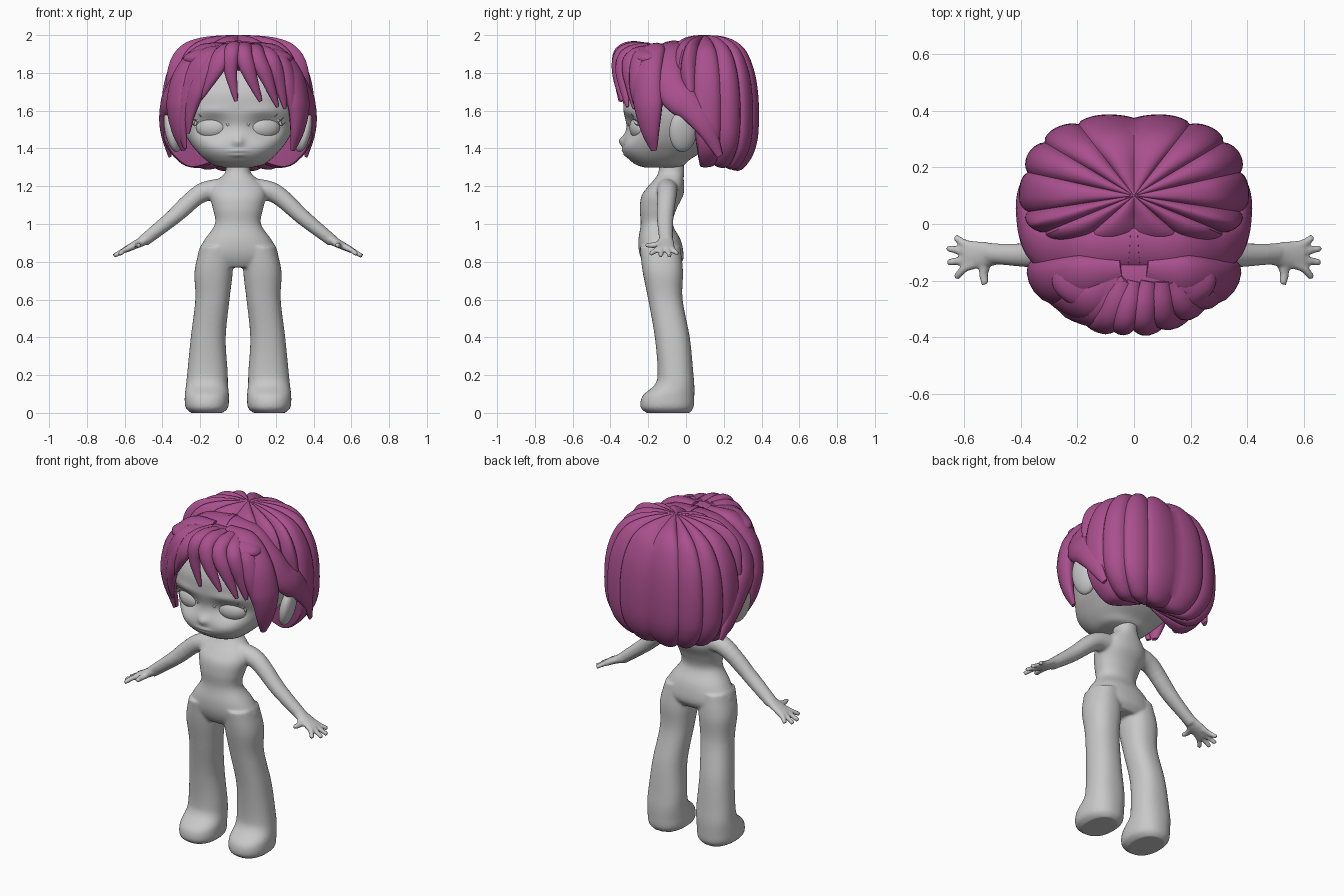
import bpy, bmesh, math
from mathutils import Vector, Matrix

cube = bpy.data.objects.get("Cube")
if cube:
    bpy.data.objects.remove(cube, do_unlink=True)


def material(name, rgb):
    m = bpy.data.materials.new(name)
    m.use_nodes = True
    m.diffuse_color = (*rgb, 1)
    m.node_tree.nodes["Principled BSDF"].inputs["Base Color"].default_value = (*rgb, 1)
    return m


SKIN = material("plain grey", (0.58, 0.58, 0.58))
HAIR = material("plum hair", (0.40, 0.08, 0.27))
SKULL = Vector((0, -0.02, 1.6))


def spline(pts, steps):
    """Smooth curve through tuples of any length."""
    p = [Vector(q) for q in pts]
    p = [p[0] * 2 - p[1]] + p + [p[-1] * 2 - p[-2]]
    out = []
    for i in range(1, len(p) - 2):
        a, b, c, d = p[i - 1:i + 3]
        for k in range(steps):
            t = k / steps
            out.append((b * 2 + (c - a) * t + (a * 2 - b * 5 + c * 4 - d) * t ** 2
                        + (b * 3 - a - c * 3 + d) * t ** 3) / 2)
    return out + [p[-2]]


def skin_rings(bm, rings):
    """Bridge rings of points and close both ends."""
    rows = [[bm.verts.new(p) for p in ring] for ring in rings]
    n = len(rows[0])
    for a, b in zip(rows, rows[1:]):
        for i in range(n):
            j = (i + 1) % n
            bm.faces.new((a[i], a[j], b[j], b[i]))
    bm.faces.new(rows[0])
    bm.faces.new(rows[-1])


def stack(bm, sections, side=1, power=2.2, segs=40, steps=6):
    """Rounded slices given as (z, x min, x max, y front, y back)."""
    z_rows = [spline([(s[0], s[i], s[i + 1]) for s in sections], steps) for i in (1, 3)]
    rings = []
    for xr, yr in zip(*z_rows):
        ring = []
        for k in range(segs):
            a = math.tau * k / segs
            c, s = math.cos(a), math.sin(a)
            c = math.copysign(abs(c) ** (2 / power), c)
            s = math.copysign(abs(s) ** (2 / power), s)
            ring.append((side * ((xr[1] + xr[2]) / 2 + c * (xr[2] - xr[1]) / 2),
                         (yr[1] + yr[2]) / 2 + s * (yr[2] - yr[1]) / 2, xr[0]))
        rings.append(ring)
    skin_rings(bm, rings)


def sweep(bm, pts, size, up=None, side=1, segs=12, steps=6):
    """Flattened tube; size(t) gives half width and half thickness."""
    path = [Vector((p.x * side, p.y, p.z)) for p in spline(pts, steps)]
    rings = []
    last = len(path) - 1
    for i, p in enumerate(path):
        tan = (path[min(i + 1, last)] - path[max(i - 1, 0)]).normalized()
        n = Vector(up) if up else p - SKULL
        n = (n - tan * n.dot(tan)).normalized()
        w = tan.cross(n)
        sw, sn = size(i / last)
        rings.append([p + w * sw * math.cos(math.tau * k / segs)
                      + n * sn * math.sin(math.tau * k / segs) for k in range(segs)])
    skin_rings(bm, rings)


def finish(name, bm, mat, sharp=None):
    bmesh.ops.recalc_face_normals(bm, faces=bm.faces)
    me = bpy.data.meshes.new(name)
    bm.to_mesh(me)
    bm.free()
    me.materials.append(mat)
    me.shade_smooth()
    if sharp:
        me.set_sharp_from_angle(angle=math.radians(sharp))
    ob = bpy.data.objects.new(name, me)
    bpy.context.collection.objects.link(ob)
    return ob


def ellipsoid(name, loc, radii, mat, turn=0, lean=0):
    bm = bmesh.new()
    m = (Matrix.Translation(loc) @ Matrix.Rotation(turn, 4, "Z")
         @ Matrix.Rotation(lean, 4, "Y") @ Matrix.Diagonal((*radii, 1)))
    bmesh.ops.create_uvsphere(bm, u_segments=32, v_segments=20, radius=1, matrix=m)
    return finish(name, bm, mat)


# Body: torso, legs, arms and hands fused into one skin
bm = bmesh.new()
torso = [(.77, .17, -.21, -.04), (.81, .21, -.235, -.015), (.86, .208, -.25, -.015),
         (.92, .175, -.252, -.03), (1.0, .122, -.24, -.07), (1.08, .133, -.245, -.05),
         (1.15, .15, -.235, -.015), (1.2, .14, -.2, -.01), (1.24, .1, -.165, -.012),
         (1.28, .066, -.145, -.01), (1.38, .062, -.14, -.01)]
stack(bm, [(z, -r, r, f, b) for z, r, f, b in torso])
leg = [(0, .08, .25, -.21, .02), (.03, .052, .278, -.24, .04), (.09, .048, .282, -.23, .044),
       (.15, .053, .275, -.165, .044), (.22, .055, .268, -.15, .038), (.4, .065, .25, -.165, .02),
       (.6, .045, .226, -.2, -.018), (.75, .028, .23, -.23, -.016), (.88, .03, .2, -.245, -.03)]
finger_tips = [(.632, -.045, .843), (.658, -.085, .83), (.658, -.135, .83), (.628, -.19, .84)]
for side in (1, -1):
    stack(bm, leg, side, 2.3)
    sweep(bm, [(.08, -.1, 1.185), (.2, -.1, 1.16), (.35, -.11, 1.03), (.5, -.105, .91)],
          lambda t: (.06 - .024 * t, .06 - .028 * t), (.7, 0, .7), side, 20)
    sweep(bm, [(.47, -.105, .93), (.53, -.108, .897), (.6, -.11, .862)],
          lambda t: (.036 + .02 * t, .03 - .014 * t), (.5, 0, .8), side, 20)
    for i, tip in enumerate(finger_tips):
        sweep(bm, [(.56, -.078 - .021 * i, .88), (.6, -.068 - .03 * i, .862), tip],
              lambda t: (.017 - .004 * t, .017 - .004 * t), (.5, 0, .8), side)
    sweep(bm, [(.51, -.11, .9), (.53, -.17, .888), (.525, -.215, .888)],
          lambda t: (.022 - .008 * t, .018 - .005 * t), (.5, 0, .8), side)
body = finish("body", bm, SKIN)
fuse = body.modifiers.new("fuse", "REMESH")
fuse.mode = "VOXEL"
fuse.voxel_size = 0.008
fuse.use_smooth_shade = True
soften = body.modifiers.new("soften", "SMOOTH")
soften.factor = 0.5
soften.iterations = 5

# Head with sockets, nose, lips and cheeks
bm = bmesh.new()
head = [(1.3, .08, -.22, -.04), (1.312, .13, -.26, -.01), (1.34, .172, -.3, .02),
        (1.38, .213, -.328, .08), (1.44, .26, -.33, .15), (1.52, .3, -.318, .21),
        (1.6, .322, -.33, .25), (1.7, .325, -.328, .27), (1.8, .285, -.285, .25),
        (1.87, .2, -.2, .18), (1.9, .08, -.1, .08)]
stack(bm, [(z, -r, r, f, b) for z, r, f, b in head], power=2.4, segs=112, steps=9)
features = [(.14, 1.51, .085, .055, .035), (0, 1.44, .026, .028, -.026),
            (0, 1.388, .045, .01, -.01), (0, 1.365, .04, .01, -.008),
            (.13, 1.41, .07, .04, -.008), (.14, 1.6, .09, .025, -.008)]
for v in bm.verts:
    if v.co.y < -.12:
        x, z = abs(v.co.x), v.co.z
        v.co.y += sum(d * math.exp(-((x - fx) / sx) ** 2 - ((z - fz) / sz) ** 2)
                      for fx, fz, sx, sz, d in features)
# Scalp area takes the hair colour
for f in bm.faces:
    c = f.calc_center_median()
    f.material_index = int(c.z > 1.82 or (c.y > -.12 and c.z > 1.66) or (c.y > .06 and c.z > 1.42))
finish("head", bm, SKIN).data.materials.append(HAIR)

# Eyes, lids, lashes and ears
for side, word in ((1, "left"), (-1, "right")):
    ellipsoid(word + "_eye", (side * .14, -.248, 1.51), (.085, .048, .06), SKIN, side * .28)
    ellipsoid(word + "_ear", (side * .345, -.015, 1.495), (.04, .075, .115), SKIN, side * .25, side * .2)
    bm = bmesh.new()
    rim = [(.14 - .09 * math.cos(a), -.305 + .055 * (1 - math.cos(a)) / 2, 1.515 + .058 * math.sin(a))
           for a in (.1, .6, 1.1, 1.6, 2.1, 2.6, 3.0)]
    sweep(bm, rim, lambda t: (.007, .005), (0, -1, 0), side, 8)
    for x, y, z in rim[3:]:
        sweep(bm, [(x, y, z), (x + .012, y - .018, z + .006), (x + .026, y - .026, z + .02)],
              lambda t: (.004 - .003 * t, .003 - .002 * t), (0, -1, .2), side, 5, 3)
    finish(word + "_eyelid", bm, SKIN)

# Back hair: lobed bob, long behind and cut short above the face
bm = bmesh.new()
profile = [(0, .01), (.006, .28), (.04, .55), (.12, .77), (.27, .92), (.45, .99), (.65, 1),
           (.8, .96), (.92, .84), (1, .62), (.95, .3), (.88, .03)]
LOBES, PER = 14, 10
rings = []
path = spline(profile, 4)
for i, (drop, r) in enumerate(path):
    ring = []
    for k in range(LOBES * PER):
        a = math.tau * k / (LOBES * PER) + math.pi / 2
        c, s = math.cos(a), math.sin(a)
        ridge = abs(math.sin((a - math.pi / 2) * LOBES / 2)) ** .6
        dent = 1 - .055 * (1 - ridge) * min(1, i / 6)
        short = min(1, max(0, (-s - .15) / .3))
        z = 2 - (.72 - .02 * c * c + (-.34 * short)) * drop
        x = math.copysign(abs(c) ** .8, c) * r * .405
        y = math.copysign(abs(s) ** .8, s) * r * (.29 if s > 0 else .2)
        ring.append((x * dent, .1 + y * dent, 1.6 + (z - 1.6) * dent))
    rings.append(ring)
skin_rings(bm, rings)
finish("back_hair", bm, HAIR, 38)


def hair_lock(name, pts, width, thick, side=1, start=.6):
    def size(t):
        f = min(1, start + 2.5 * t) * min(1, (1 - t) * 2.2 + .1) ** .7
        return width * f, thick * f
    bm = bmesh.new()
    sweep(bm, pts, size, None, side, 14, 7)
    finish(name, bm, HAIR, 50)


# Paired locks: over the crown and behind the ear, and framing the face
for side, word in ((1, "left"), (-1, "right")):
    hair_lock(word + "_crown_lock", [(-.02, -.08, 1.925), (.16, -.09, 1.9), (.28, -.1, 1.8),
              (.345, -.06, 1.69), (.375, .03, 1.61), (.385, .11, 1.5), (.36, .18, 1.36)],
              .085, .045, side, 1)
    hair_lock(word + "_side_lock", [(.04, -.17, 1.925), (.19, -.19, 1.89), (.285, -.205, 1.78),
              (.32, -.2, 1.63), (.315, -.19, 1.5), (.29, -.17, 1.39)], .085, .05, side)

# Fringe: root mass and loose locks
ellipsoid("fringe_root", (0, -.2, 1.875), (.29, .13, .075), HAIR)
fringe = [
    (.05, [(-.03, -.2, 1.94), (-.08, -.325, 1.9), (-.13, -.35, 1.8), (-.21, -.31, 1.65)]),
    (.042, [(0, -.2, 1.94), (-.03, -.335, 1.92), (-.04, -.36, 1.82), (-.01, -.35, 1.65)]),
    (.045, [(.05, -.2, 1.94), (.03, -.335, 1.91), (.06, -.36, 1.8), (.12, -.34, 1.65)]),
    (.045, [(.1, -.2, 1.94), (.1, -.32, 1.89), (.15, -.335, 1.78), (.21, -.31, 1.62)]),
    (.045, [(.13, -.2, 1.93), (.18, -.295, 1.87), (.22, -.29, 1.75), (.25, -.275, 1.61)]),
    (.05, [(.1, -.2, 1.93), (.23, -.25, 1.86), (.28, -.255, 1.7), (.295, -.23, 1.53)]),
    (.055, [(-.02, -.2, 1.94), (-.13, -.31, 1.87), (-.21, -.305, 1.74), (-.255, -.275, 1.6),
            (-.265, -.25, 1.48)]),
    (.065, [(-.05, -.18, 1.93), (-.17, -.28, 1.88), (-.26, -.26, 1.74), (-.3, -.23, 1.55),
            (-.28, -.21, 1.4)]),
]
for i, (width, pts) in enumerate(fringe):
    hair_lock(f"fringe_lock_{i + 1}", pts, width, .034)
